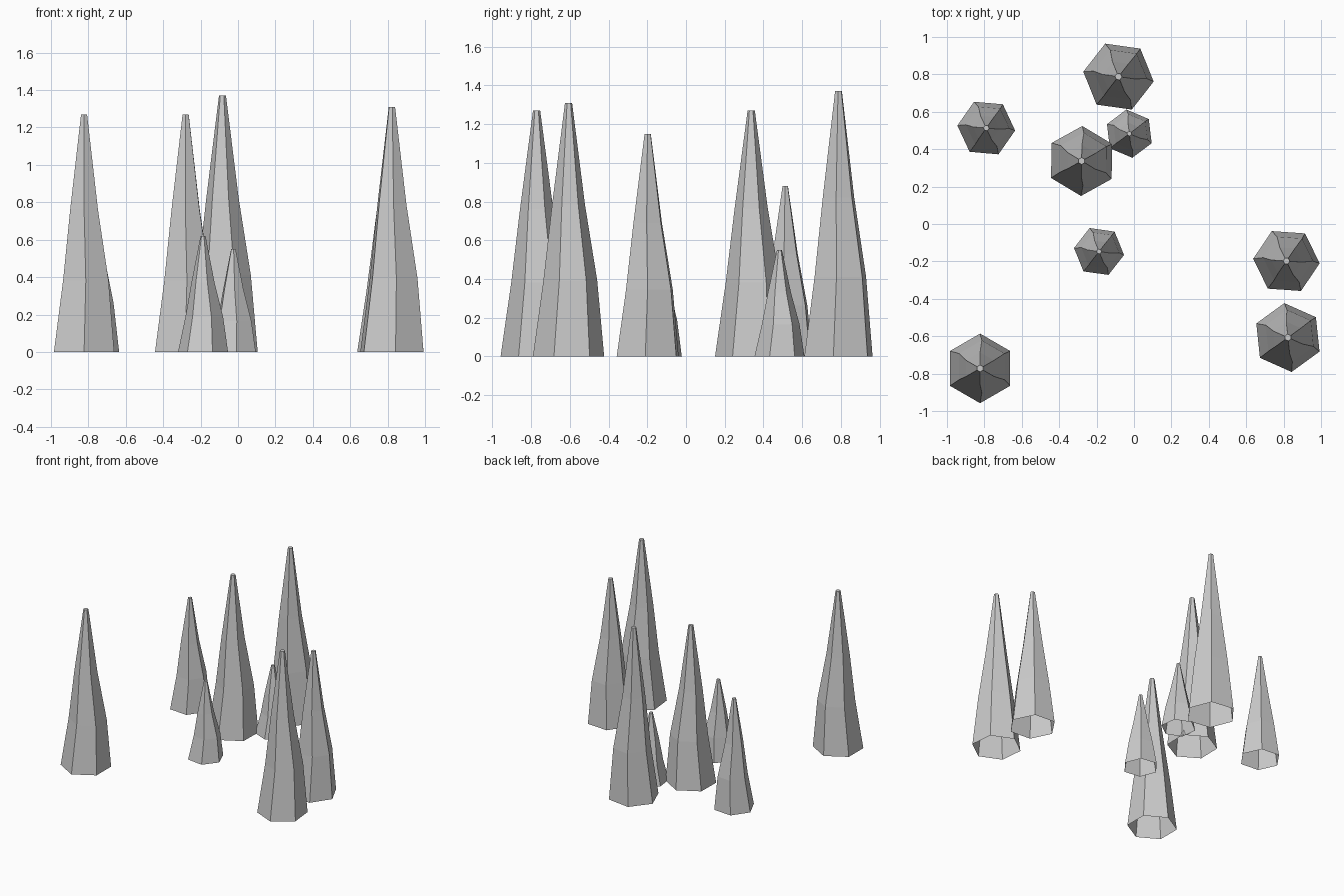
import bpy, bmesh
from math import radians, cos, sin, pi

if "Cube" in bpy.data.objects:
    bpy.data.objects.remove(bpy.data.objects["Cube"])

# x, y, base radius, height, rotation of first corner (degrees)
SPIKES = [
    (-0.083, 0.788, 0.190, 1.37, -8),
    (-0.790, 0.513, 0.155, 0.88, -5),
    (-0.025, 0.483, 0.130, 0.55, -23),
    (-0.280, 0.337, 0.187, 1.27, 29),
    (-0.187, -0.147, 0.135, 0.62, -8),
    (0.815, -0.198, 0.178, 1.15, -4),
    (0.823, -0.607, 0.185, 1.31, -24),
    (-0.823, -0.772, 0.186, 1.27, 30),
]

# height fraction, radius fraction, sideways bulge fraction
RINGS = [(0, 1, 0), (0.3, 0.755, 0.05), (0.6, 0.46, 0.0), (1, 0.1, 0)]


def spike(name, x, y, r, h, rot):
    """Hollow six-sided tapering spike with a blunt tip and an open base."""
    bm = bmesh.new()
    rings = []
    for t, k, s in RINGS:
        angles = [radians(rot) + i * pi / 3 for i in range(6)]
        rings.append([bm.verts.new((r * (k * cos(a) + s), r * (k * sin(a) + s), h * t))
                      for a in angles])
    for lo, hi in zip(rings, rings[1:]):
        for i in range(6):
            j = (i + 1) % 6
            bm.faces.new((lo[i], lo[j], hi[j], hi[i]))
    bm.faces.new(rings[-1])
    me = bpy.data.meshes.new(name)
    bm.to_mesh(me)
    bm.free()
    ob = bpy.data.objects.new(name, me)
    ob.location = (x, y, 0)
    bpy.context.collection.objects.link(ob)


# Scattered group of spikes
for n, params in enumerate(SPIKES, 1):
    spike(f"spike_{n}", *params)
